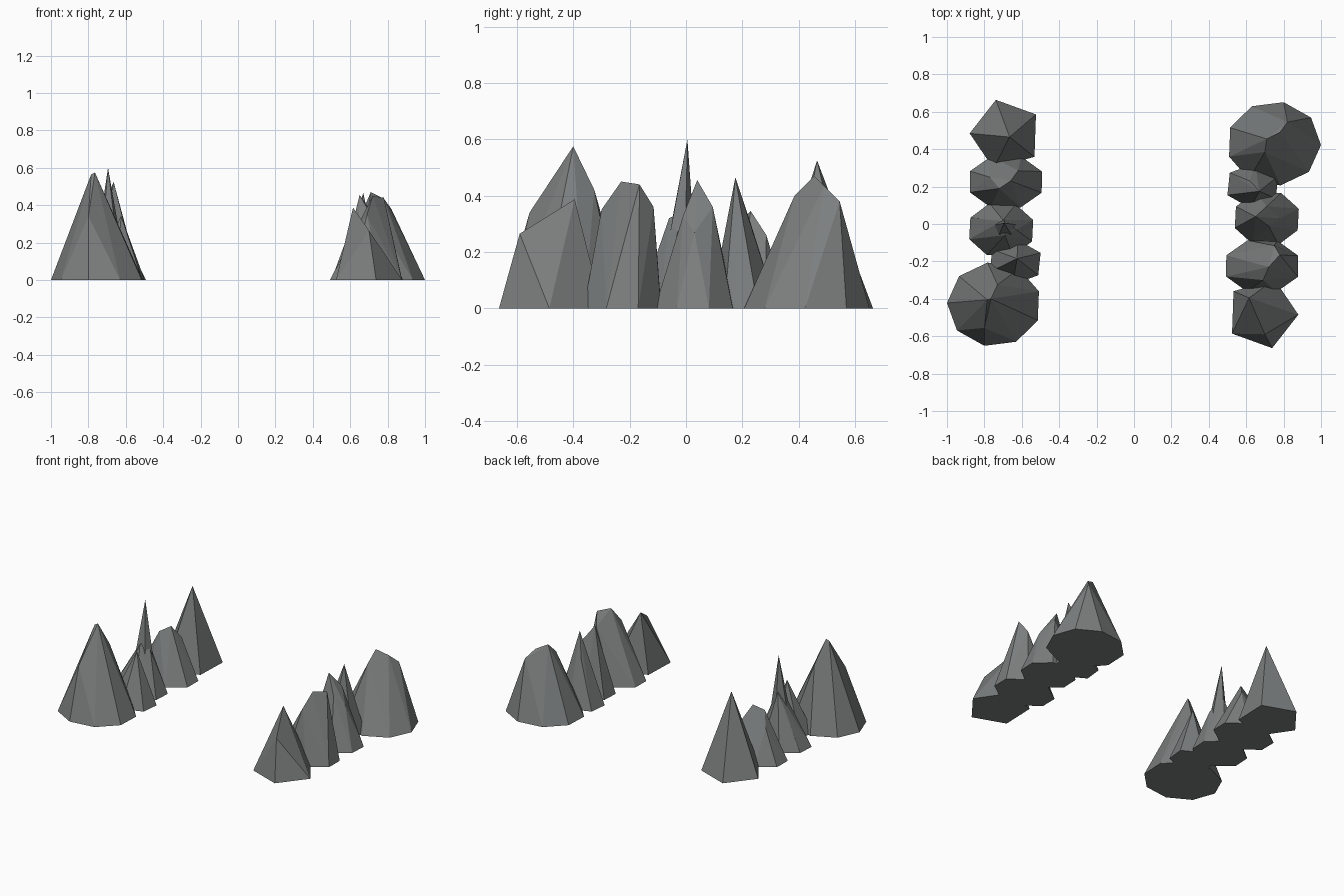
import bpy, bmesh
from math import sin, cos, pi, radians

if "Cube" in bpy.data.objects:
    bpy.data.objects.remove(bpy.data.objects["Cube"])

# Footprints shared by both rows (the left row is the right row turned half a turn):
# centre x, centre y, radius x, radius y, sides, start angle
FOOT = {
    "large_rock":    (0.748, 0.43, 0.252, 0.226, 9, -2),
    "small_rock":    (0.635, 0.205, 0.15, 0.12, 6, 25),
    "middle_rock":   (0.71, 0.03, 0.182, 0.15, 8, 20),
    "wide_rock":     (0.685, -0.225, 0.208, 0.148, 8, 22),
    "five_side_rock": (0.685, -0.478, 0.194, 0.193, 5, -2),
}

# Upper corners of each rock, right row
RIGHT = {
    "large_rock": [(0.71, 0.455, 0.47), (0.78, 0.49, 0.435), (0.82, 0.545, 0.38),
                   (0.70, 0.385, 0.40)],
    "small_rock": [(0.67, 0.175, 0.465), (0.62, 0.23, 0.30)],
    "middle_rock": [(0.65, 0.04, 0.455), (0.71, 0.095, 0.36), (0.72, -0.01, 0.33),
                    (0.78, 0.03, 0.27)],
    "wide_rock": [(0.72, -0.23, 0.45), (0.78, -0.165, 0.44), (0.69, -0.30, 0.35),
                  (0.75, -0.115, 0.36)],
    "five_side_rock": [(0.615, -0.395, 0.387), (0.70, -0.59, 0.265)],
}

# Upper corners of each rock, left row
LEFT = {
    "large_rock": [(-0.765, -0.40, 0.575), (-0.785, -0.405, 0.565),
                   (-0.80, -0.555, 0.34), (-0.73, -0.325, 0.42)],
    "small_rock": [(-0.625, -0.185, 0.345)],
    "middle_rock": [(-0.69, -0.06, 0.32), (-0.70, 0.02, 0.36), (-0.76, 0.02, 0.24),
                    (-0.63, -0.03, 0.27)],
    "wide_rock": [(-0.66, 0.23, 0.345), (-0.72, 0.19, 0.31), (-0.62, 0.285, 0.26),
                  (-0.77, 0.25, 0.22)],
    "five_side_rock": [(-0.665, 0.465, 0.525)],
}


def hull(name, points):
    """Faceted rock wrapped around a set of points."""
    bm = bmesh.new()
    for p in points:
        bm.verts.new(p)
    res = bmesh.ops.convex_hull(bm, input=bm.verts)
    loose = {g for g in res["geom_interior"] + res["geom_unused"]
             if isinstance(g, bmesh.types.BMVert)}
    bmesh.ops.delete(bm, geom=list(loose), context='VERTS')
    bmesh.ops.dissolve_limit(bm, angle_limit=radians(1), verts=bm.verts, edges=bm.edges)
    bmesh.ops.recalc_face_normals(bm, faces=bm.faces)
    mesh = bpy.data.meshes.new(name)
    bm.to_mesh(mesh)
    bm.free()
    mesh.materials.append(stone)
    obj = bpy.data.objects.new(name, mesh)
    bpy.context.collection.objects.link(obj)
    return obj


def ring(cx, cy, rx, ry, n, rot, z=0.0):
    angles = [radians(rot) + 2 * pi * i / n for i in range(n)]
    return [(cx + rx * cos(a), cy + ry * sin(a), z) for a in angles]


# Dark grey stone
stone = bpy.data.materials.new("dark_stone")
stone.diffuse_color = (0.2, 0.21, 0.21, 1)
stone.use_nodes = True
stone.node_tree.nodes["Principled BSDF"].inputs["Base Color"].default_value = stone.diffuse_color

# Two facing rows of rocks
for side, sign, tops in (("right", 1, RIGHT), ("left", -1, LEFT)):
    for part, foot in FOOT.items():
        base = [(sign * x, sign * y, z) for x, y, z in ring(*foot)]
        hull(f"{side}_{part}", base + tops[part])

# Thin spire on the left middle rock
hull("left_spire", ring(-0.69, -0.02, 0.06, 0.05, 5, 20, 0.25) + [(-0.695, 0.005, 0.60)])
